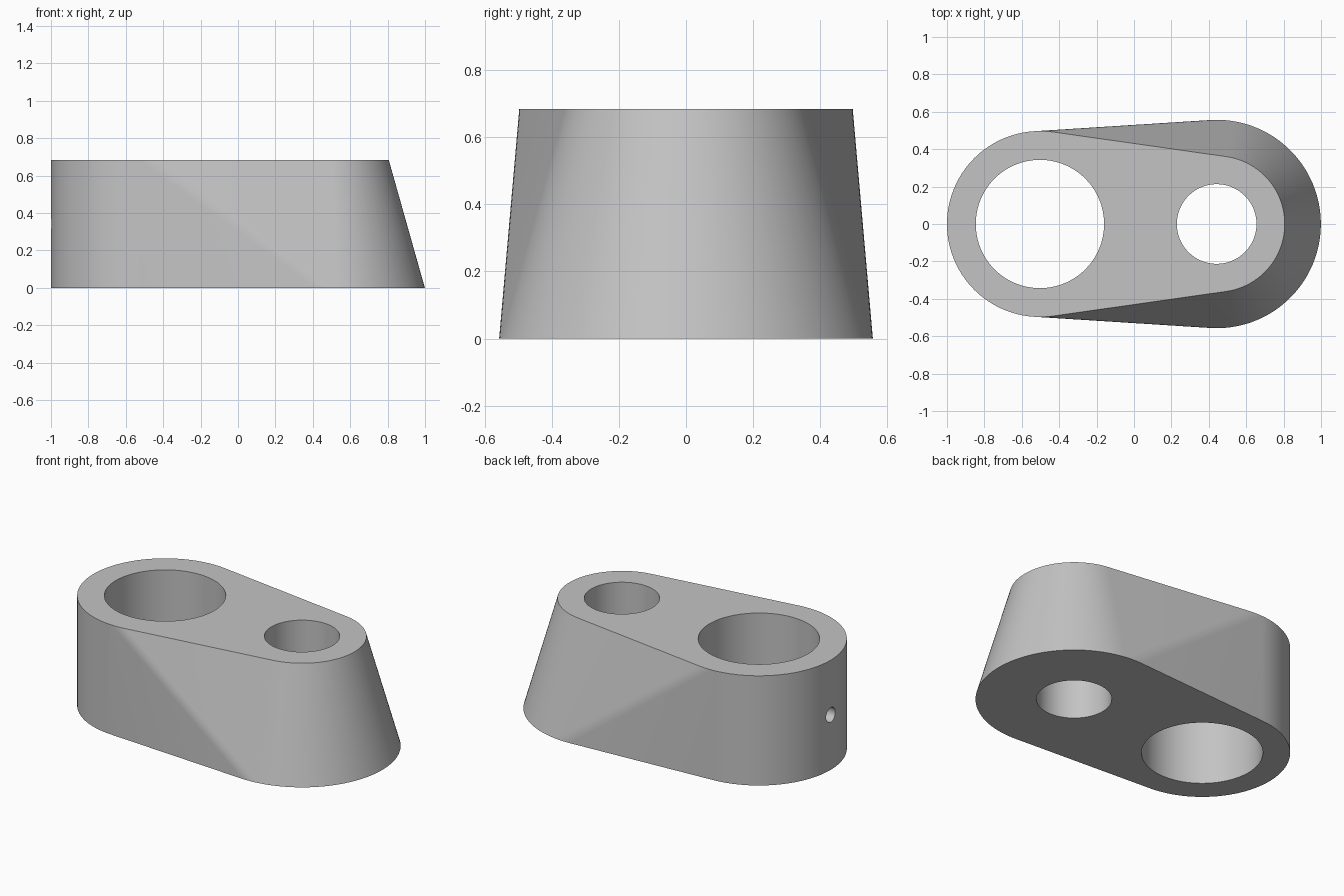
import bpy
import bmesh
from math import cos, sin, tau, radians
from mathutils import Matrix

cube = bpy.data.objects.get("Cube")
if cube:
    bpy.data.objects.remove(cube, do_unlink=True)

HEIGHT = 0.684
SEGMENTS = 128
LARGE_X, SMALL_X = -0.503, 0.442

grey = bpy.data.materials.new("plain grey")
grey.use_nodes = True
color = (0.55, 0.55, 0.55, 1)
grey.diffuse_color = color
grey.node_tree.nodes["Principled BSDF"].inputs["Base Color"].default_value = color


def add_object(name, bm):
    mesh = bpy.data.meshes.new(name)
    bm.to_mesh(mesh)
    bm.free()
    mesh.materials.append(grey)
    obj = bpy.data.objects.new(name, mesh)
    bpy.context.collection.objects.link(obj)
    return obj


def add_ring(bm, x, z, radius):
    for i in range(SEGMENTS):
        a = tau * i / SEGMENTS
        bm.verts.new((x + radius * cos(a), radius * sin(a), z))


def add_cutter(name, location, radius, depth, rotation=Matrix()):
    bm = bmesh.new()
    bmesh.ops.create_cone(bm, cap_ends=True, segments=SEGMENTS, radius1=radius,
                          radius2=radius, depth=depth,
                          matrix=Matrix.Translation(location) @ rotation)
    cutter = add_object(name, bm)
    cutter.hide_render = True
    return cutter


# Body: a straight round end hulled to a tapered round end
bm = bmesh.new()
for x, bottom, top in ((LARGE_X, 0.497, 0.497), (SMALL_X, 0.557, 0.364)):
    add_ring(bm, x, 0, bottom)
    add_ring(bm, x, HEIGHT, top)
bmesh.ops.convex_hull(bm, input=bm.verts[:])
bmesh.ops.dissolve_limit(bm, angle_limit=radians(0.1), verts=bm.verts[:], edges=bm.edges[:])
bmesh.ops.recalc_face_normals(bm, faces=bm.faces[:])
body = add_object("two_hole_body", bm)

# Two upright bores and a small screw hole through the outer wall
cutters = [
    add_cutter("large_bore_cutter", (LARGE_X, 0, HEIGHT / 2), 0.343, 1),
    add_cutter("small_bore_cutter", (SMALL_X, 0, HEIGHT / 2), 0.213, 1),
    add_cutter("screw_hole_cutter", (-0.9, 0, HEIGHT / 2), 0.045, 0.4,
               Matrix.Rotation(radians(90), 4, "Y")),
]
bpy.ops.object.select_all(action="DESELECT")
body.select_set(True)
bpy.context.view_layer.objects.active = body
for cutter in cutters:
    cut = body.modifiers.new(cutter.name, "BOOLEAN")
    cut.operation = "DIFFERENCE"
    cut.solver = "EXACT"
    cut.object = cutter
    bpy.ops.object.modifier_apply(modifier=cut.name)
    bpy.data.objects.remove(cutter, do_unlink=True)

bpy.ops.object.shade_smooth_by_angle(angle=radians(30))
